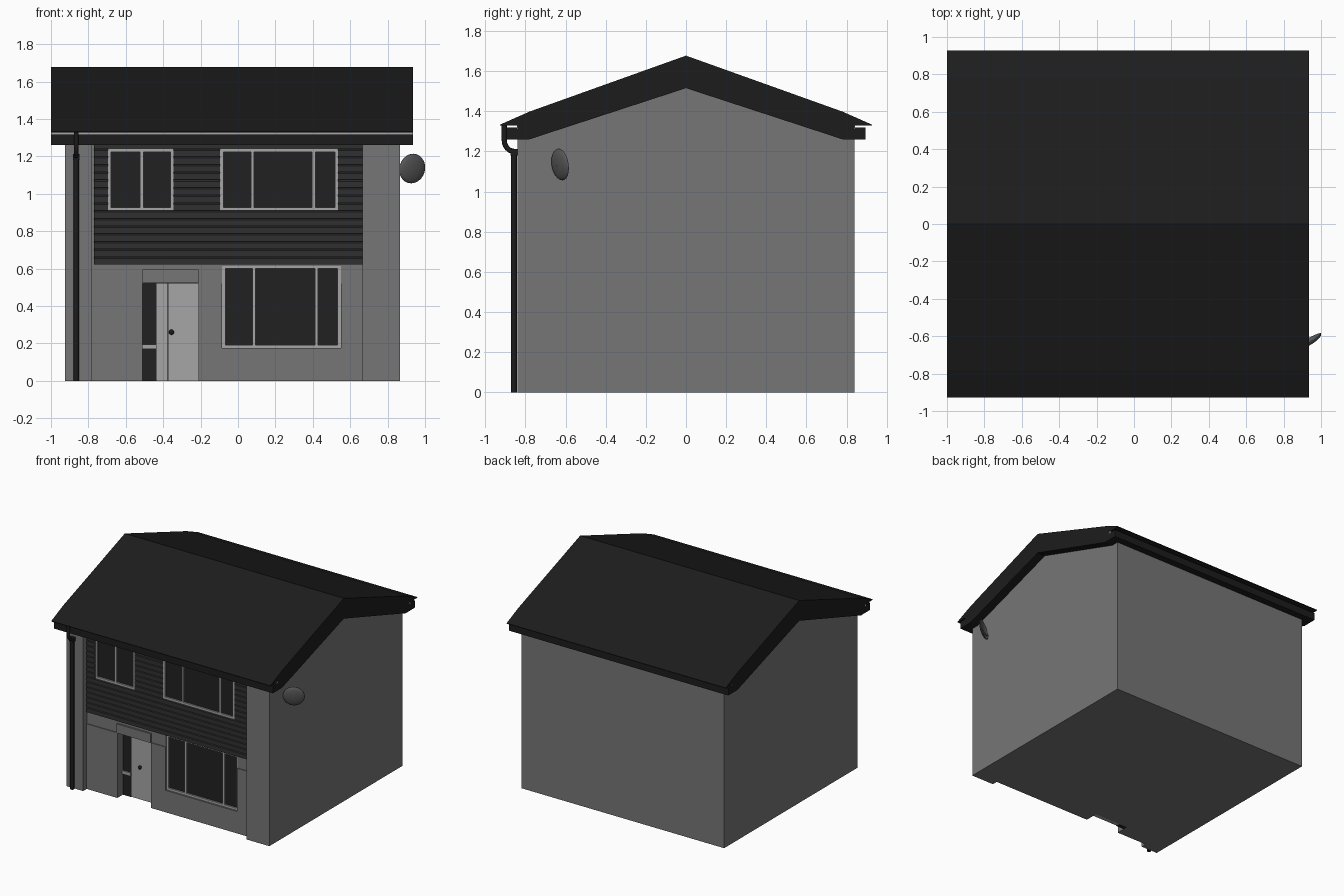
import bpy, bmesh, math
from mathutils import Vector

if "Cube" in bpy.data.objects:
    bpy.data.objects.remove(bpy.data.objects["Cube"])


def material(name, v):
    m = bpy.data.materials.new(name)
    m.diffuse_color = (v, v, v, 1)
    m.use_nodes = True
    m.node_tree.nodes["Principled BSDF"].inputs["Base Color"].default_value = m.diffuse_color
    return m


WALL = material("wall_grey", 0.18)
WHITE = material("frame_white", 0.38)
DARK = material("roof_dark", 0.012)
SIDING = material("siding_dark", 0.03)
GLASS = material("glass_dark", 0.015)
DISH = material("dish_grey", 0.1)


def finish(name, bm, mat):
    bmesh.ops.recalc_face_normals(bm, faces=bm.faces)
    me = bpy.data.meshes.new(name)
    bm.to_mesh(me)
    bm.free()
    ob = bpy.data.objects.new(name, me)
    bpy.context.collection.objects.link(ob)
    me.materials.append(mat)
    return ob


def add_prism(bm, profile, x0, x1):
    """Extrude a (y, z) outline along x."""
    f = bm.faces.new([bm.verts.new((x0, y, z)) for y, z in profile])
    r = bmesh.ops.extrude_face_region(bm, geom=[f])
    vs = [g for g in r["geom"] if isinstance(g, bmesh.types.BMVert)]
    bmesh.ops.translate(bm, verts=vs, vec=(x1 - x0, 0, 0))


def prism(name, profile, x0, x1, mat):
    bm = bmesh.new()
    add_prism(bm, profile, x0, x1)
    return finish(name, bm, mat)


def boxes(name, mat, *items):
    """Each item is x0, x1, y0, y1, z0, z1."""
    bm = bmesh.new()
    for x0, x1, y0, y1, z0, z1 in items:
        add_prism(bm, [(y0, z0), (y1, z0), (y1, z1), (y0, z1)], x0, x1)
    return finish(name, bm, mat)


# main body and the two front piers
prism("house_body", [(-.69, 0), (.84, 0), (.84, 1.27), (0, 1.545), (-.69, 1.31)],
      -.925, .865, WALL)
pier = [(-.84, 0), (-.69, 0), (-.69, 1.31), (-.84, 1.27)]
prism("left_pier", pier, -.925, -.78, WALL)
prism("right_pier", pier, .665, .865, WALL)

# front wall panels around the door and the lower window
F, B = -.795, -.69
boxes("ground_floor_wall", WALL,
      (-.78, -.51, F, B, 0, .52), (-.21, -.085, F, B, 0, .52),
      (-.085, .55, F, B, 0, .175), (.55, .665, F, B, 0, .52))
boxes("wall_band", WALL,
      (-.78, -.085, F + .006, B, .52, .62), (.55, .665, F + .006, B, .52, .62))
boxes("door_lintel", WALL, (-.51, -.21, -.803, B, .522, .595))
boxes("upper_wall", WALL, (-.78, .665, -.785, B, .615, 1.3))

# roof slab with flared eaves, fascia strips and gutters
half = [(.78, 1.398), (.927, 1.333), (.927, 1.328), (.84, 1.328), (.84, 1.26), (.78, 1.26)]
prism("roof", [(0, 1.677)] + half + [(0, 1.515)] + [(-y, z) for y, z in reversed(half)],
      -1, .935, DARK)
for side, s in (("front", -1), ("back", 1)):
    boxes(side + "_fascia", WHITE, (-1, .935, s * .83, s * .842, 1.312, 1.33))
    boxes(side + "_gutter", DARK, (-1, .935, s * .838, s * .895, 1.26, 1.318))

# shiplap siding, split around the upper windows
bm = bmesh.new()
pitch = .0412
for i in range(16):
    z = .622 + i * pitch
    runs = [(-.77, .665)]
    if 7 <= i < 15:
        runs = [(-.77, -.695), (-.345, -.095), (.535, .665)]
    for x0, x1 in runs:
        add_prism(bm, [(-.78, z), (-.81, z), (-.81, z + .033), (-.792, z + pitch),
                       (-.78, z + pitch)], x0, x1)
finish("siding", bm, SIDING)


# windows: outer frame, mullions, glass
def window(name, x0, x1, z0, z1, mullions, y):
    t, b = .017, y + .04
    bars = [(x0, x0 + t, y, b, z0, z1), (x1 - t, x1, y, b, z0, z1),
            (x0 + t, x1 - t, y, b, z0, z0 + t), (x0 + t, x1 - t, y, b, z1 - t, z1)]
    bars += [(m - t / 2, m + t / 2, y, b, z0 + t, z1 - t) for m in mullions]
    boxes(name + "_frame", WHITE, *bars)
    boxes(name + "_glass", GLASS, (x0 + .005, x1 - .005, y + .012, b, z0 + .005, z1 - .005))


window("upper_left_window", -.695, -.345, .91, 1.24, [-.515], -.808)
window("upper_right_window", -.095, .535, .91, 1.24, [.078, .405], -.808)
window("lower_window", -.085, .55, .175, .617, [.085, .42], -.782)

# door, sidelight and knob
boxes("door", WHITE, (-.374, -.21, -.72, B, 0, .522))
boxes("door_side_panel", WHITE, (-.435, -.376, -.72, B, 0, .522))
boxes("sidelight_glass", GLASS, (-.51, -.435, -.725, B, 0, .522))
boxes("sidelight_rail", WHITE, (-.51, -.435, -.735, B, .17, .195))
bm = bmesh.new()
bmesh.ops.create_uvsphere(bm, u_segments=16, v_segments=8, radius=.014)
bmesh.ops.translate(bm, verts=bm.verts, vec=(-.356, -.73, .26))
for f in bm.faces:
    f.smooth = True
finish("door_knob", bm, DARK)


# round tubes along a path
def tube(name, pts, r, mat):
    cu = bpy.data.curves.new(name, "CURVE")
    cu.dimensions = "3D"
    cu.bevel_depth = r
    cu.bevel_resolution = 2
    cu.use_fill_caps = True
    sp = cu.splines.new("POLY")
    sp.points.add(len(pts) - 1)
    for p, c in zip(sp.points, pts):
        p.co = (*c, 1)
    ob = bpy.data.objects.new(name, cu)
    bpy.context.collection.objects.link(ob)
    cu.materials.append(mat)


# drainpipe with swan neck and collar
px = -.865
neck = [(px, -.855 - .05 * math.sin(a), 1.255 - .055 * math.cos(a))
        for a in [i * math.pi / 12 for i in range(7)]]
tube("drainpipe", [(px, -.856, 0), (px, -.856, 1.2)], .015, DARK)
tube("drainpipe_neck", neck + [(px, -.905, 1.328)], .013, DARK)
boxes("drainpipe_collar", DARK, (px - .017, px + .017, -.873, -.84, 1.18, 1.212))

# satellite dish: shallow dome with its back to the front right, plus wall arm
bm = bmesh.new()
bmesh.ops.create_uvsphere(bm, u_segments=24, v_segments=16, radius=.08)
bmesh.ops.delete(bm, geom=[v for v in bm.verts if v.co.z < -.001], context="VERTS")
for v in bm.verts:
    v.co.z *= .28
for f in bm.faces:
    f.smooth = True
dish = finish("satellite_dish", bm, DISH)
n = Vector((.5, -.85, -.14)).normalized()
centre = Vector((.931, -.625, 1.135))
dish.location = centre
dish.rotation_mode = "QUATERNION"
dish.rotation_quaternion = n.to_track_quat("Z", "Y")
sol = dish.modifiers.new("thickness", "SOLIDIFY")
sol.thickness = .004
tube("dish_arm", [(.86, -.655, 1.12), (.885, -.66, 1.12), tuple(centre + n * .018)], .006, DISH)
